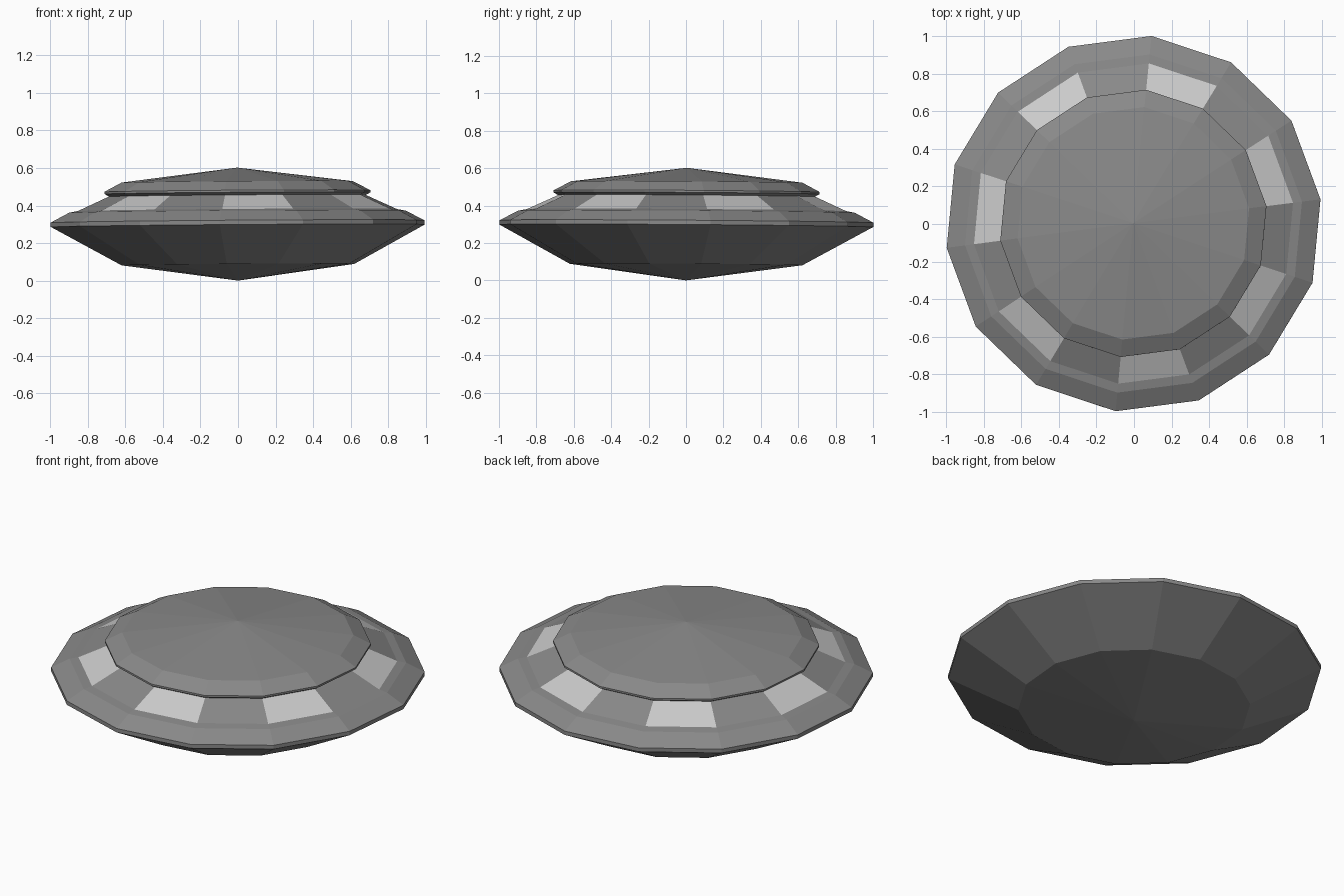
import bpy, bmesh
from math import sin, cos, pi, radians
from mathutils import Euler

if "Cube" in bpy.data.objects:
    bpy.data.objects.remove(bpy.data.objects["Cube"])

SIDES = 14
START = radians(7.4)
TILT = Euler((-0.007, -0.007, 0)).to_matrix().to_4x4()   # slight lean of the whole craft


def material(name, value):
    m = bpy.data.materials.new(name)
    m.diffuse_color = (value, value, value, 1)
    m.use_nodes = True
    m.node_tree.nodes["Principled BSDF"].inputs["Base Color"].default_value = m.diffuse_color
    return m


def lathe(name, profile, mat, keep=lambda i: True):
    """Spin (radius, z) points into a faceted surface; keep picks the sides."""
    bm = bmesh.new()
    rings = []
    for r, z in profile:
        if r == 0:
            rings.append([bm.verts.new((0, 0, z))] * SIDES)
        else:
            rings.append([bm.verts.new((r * cos(START + 2 * pi * i / SIDES),
                                        r * sin(START + 2 * pi * i / SIDES), z))
                          for i in range(SIDES)])
    for a, b in zip(rings, rings[1:]):
        for i in range(SIDES):
            if keep(i):
                j = (i + 1) % SIDES
                bm.faces.new(list(dict.fromkeys((a[i], a[j], b[j], b[i]))))
    bmesh.ops.delete(bm, geom=[v for v in bm.verts if not v.link_faces], context='VERTS')
    bm.transform(TILT)
    mesh = bpy.data.meshes.new(name)
    bm.to_mesh(mesh)
    bm.free()
    obj = bpy.data.objects.new(name, mesh)
    bpy.context.collection.objects.link(obj)
    mesh.materials.append(mat)
    return obj


hull_mat = material("dark_metal", 0.25)
window_mat = material("light_glass", 0.8)

# Bowl, rim and upper ledge
lathe("hull", [(0, 0.0), (0.625, 0.085), (1.004, 0.292), (1.004, 0.315),
               (0.905, 0.367), (0.857, 0.376)], hull_mat)

# Sloping band: windows alternate with plain panels
band = [(0.857, 0.376), (0.69, 0.452)]
lathe("windows", band, window_mat, lambda i: i % 2 == 0)
lathe("window_pillars", band, hull_mat, lambda i: i % 2 == 1)

# Overhanging roof cap
lathe("roof_cap", [(0.69, 0.452), (0.715, 0.466), (0.715, 0.477),
                   (0.622, 0.526), (0, 0.602)], hull_mat)
